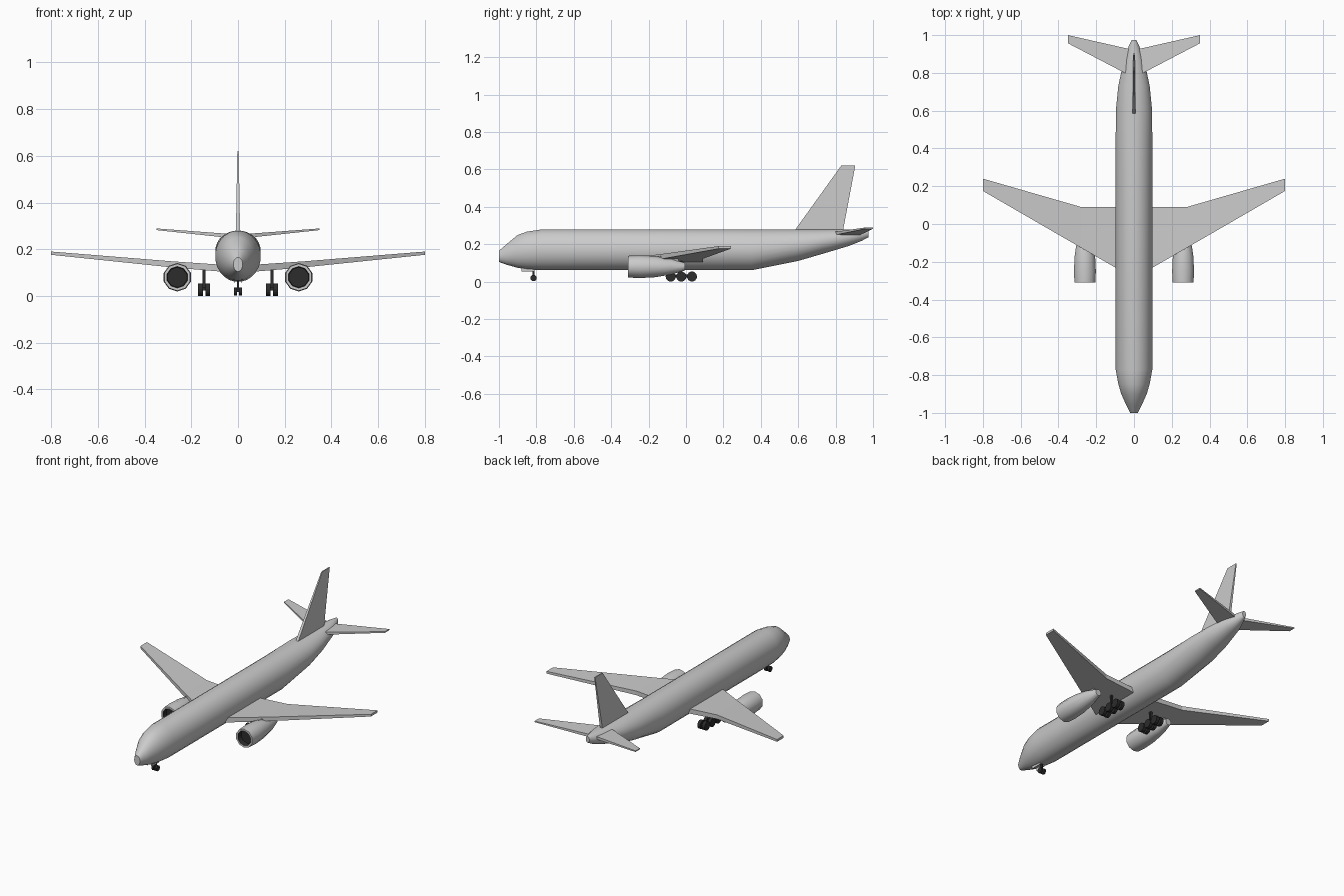
import bpy, bmesh, math
from mathutils import Matrix, Vector

cube = bpy.data.objects.get("Cube")
if cube:
    bpy.data.objects.remove(cube, do_unlink=True)


def material(name, value):
    mat = bpy.data.materials.new(name)
    mat.use_nodes = True
    colour = (value, value, value, 1)
    mat.diffuse_color = colour
    mat.node_tree.nodes["Principled BSDF"].inputs["Base Color"].default_value = colour
    return mat


GREY = material("light grey paint", 0.6)
DARK = material("dark rubber", 0.025)


def finish(name, bm, mats, mirror=False, smooth=False):
    bmesh.ops.recalc_face_normals(bm, faces=bm.faces)
    mesh = bpy.data.meshes.new(name)
    bm.to_mesh(mesh)
    bm.free()
    for mat in mats:
        mesh.materials.append(mat)
    obj = bpy.data.objects.new(name, mesh)
    bpy.context.collection.objects.link(obj)
    if mirror:
        obj.modifiers.new("both sides", 'MIRROR')
    if smooth:
        bpy.ops.object.select_all(action='DESELECT')
        obj.select_set(True)
        bpy.context.view_layer.objects.active = obj
        bpy.ops.object.shade_smooth_by_angle(angle=math.radians(40))
    return obj


def loft(bm, rings):
    """Skin a list of point rings and cap both ends; returns face bands."""
    rows = [[bm.verts.new(p) for p in ring] for ring in rings]
    n = len(rows[0])
    bands = []
    for a, b in zip(rows, rows[1:]):
        bands.append([bm.faces.new((a[i], a[(i + 1) % n], b[(i + 1) % n], b[i]))
                      for i in range(n)])
    first, last = bm.faces.new(rows[0]), bm.faces.new(rows[-1])
    return bands, first, last


def ellipse(x, y, z, rx, rz, n):
    turn = [2 * math.pi * (i + 0.5) / n for i in range(n)]
    return [Vector((x + rx * math.cos(t), y, z + rz * math.sin(t))) for t in turn]


def box(bm, centre, size):
    bmesh.ops.create_cube(bm, size=1, matrix=Matrix.Translation(centre)
                          @ Matrix.Diagonal((*size, 1)))


def wheel(bm, centre, radius, width):
    bmesh.ops.create_cone(bm, cap_ends=True, segments=14, radius1=radius,
                          radius2=radius, depth=width,
                          matrix=Matrix.Translation(centre)
                          @ Matrix.Rotation(math.pi / 2, 4, 'Y'))


# Fuselage: y, bottom, top, half width
stations = [
    (-1.0, 0.105, 0.165, 0.02), (-0.96, 0.09, 0.2, 0.041),
    (-0.9, 0.073, 0.25, 0.068), (-0.85, 0.065, 0.268, 0.083),
    (-0.77, 0.06, 0.28, 0.098), (0.35, 0.06, 0.28, 0.098),
    (0.6, 0.11, 0.28, 0.097), (0.73, 0.148, 0.28, 0.084),
    (0.87, 0.19, 0.28, 0.054), (0.94, 0.218, 0.28, 0.029),
    (0.975, 0.237, 0.277, 0.012)]
bm = bmesh.new()
loft(bm, [ellipse(0, y, (lo + hi) / 2, w, (hi - lo) / 2, 24)
          for y, lo, hi, w in stations])
finish("fuselage", bm, [GREY], smooth=True)


# Flying surfaces: span position, leading y, trailing y, low side, high side
def surface(name, sections, upright=False):
    rings = []
    for s, y0, y1, lo, hi in sections:
        corners = [(y0, lo), (y1, lo), (y1, hi), (y0, hi)]
        rings.append([(t, y, s) if upright else (s, y, t) for y, t in corners])
    bm = bmesh.new()
    loft(bm, rings)
    finish(name, bm, [GREY], mirror=not upright)


surface("wings", [(0.06, -0.253, 0.09, 0.103, 0.133),
                  (0.28, -0.126, 0.09, 0.122, 0.148),
                  (0.8, 0.175, 0.24, 0.176, 0.19)])
surface("tailplane", [(0.015, 0.782, 0.924, 0.246, 0.264),
                      (0.35, 0.957, 1.0, 0.282, 0.289)])
surface("tail_fin", [(0.265, 0.575, 0.838, -0.009, 0.009),
                     (0.62, 0.83, 0.905, -0.003, 0.003)], upright=True)

# Engines: y, radius, running from the recessed fan out over the lip to the tail
profile = [(-0.28, 0.043), (-0.31, 0.046), (-0.31, 0.058), (-0.25, 0.061),
           (-0.17, 0.057), (-0.08, 0.043), (-0.005, 0.02)]
bm = bmesh.new()
bands, fan, tail = loft(bm, [ellipse(0.26, y, 0.08, r, r, 10) for y, r in profile])
for face in [fan, *bands[0]]:
    face.material_index = 1
finish("engines", bm, [GREY, DARK], mirror=True, smooth=True)

# Engine pylons
bm = bmesh.new()
box(bm, (0.26, -0.09, 0.122), (0.014, 0.1, 0.03))
finish("engine_pylons", bm, [GREY], mirror=True)

# Main landing gear
bm = bmesh.new()
box(bm, (0.145, -0.025, 0.075), (0.012, 0.014, 0.09))
box(bm, (0.145, -0.025, 0.03), (0.012, 0.12, 0.014))
for y in (-0.082, -0.025, 0.032):
    box(bm, (0.145, y, 0.03), (0.04, 0.01, 0.01))
    for side in (-1, 1):
        wheel(bm, (0.145 + side * 0.0155, y, 0.027), 0.027, 0.02)
finish("main_gear", bm, [DARK], mirror=True)

# Nose landing gear
bm = bmesh.new()
box(bm, (0, -0.815, 0.05), (0.008, 0.01, 0.06))
box(bm, (0, -0.815, 0.02), (0.025, 0.008, 0.008))
for side in (-1, 1):
    wheel(bm, (side * 0.011, -0.815, 0.019), 0.017, 0.012)
finish("nose_gear", bm, [DARK])

# Nose gear doors
bm = bmesh.new()
box(bm, (0.016, -0.845, 0.066), (0.004, 0.07, 0.022))
finish("nose_gear_doors", bm, [GREY], mirror=True)
